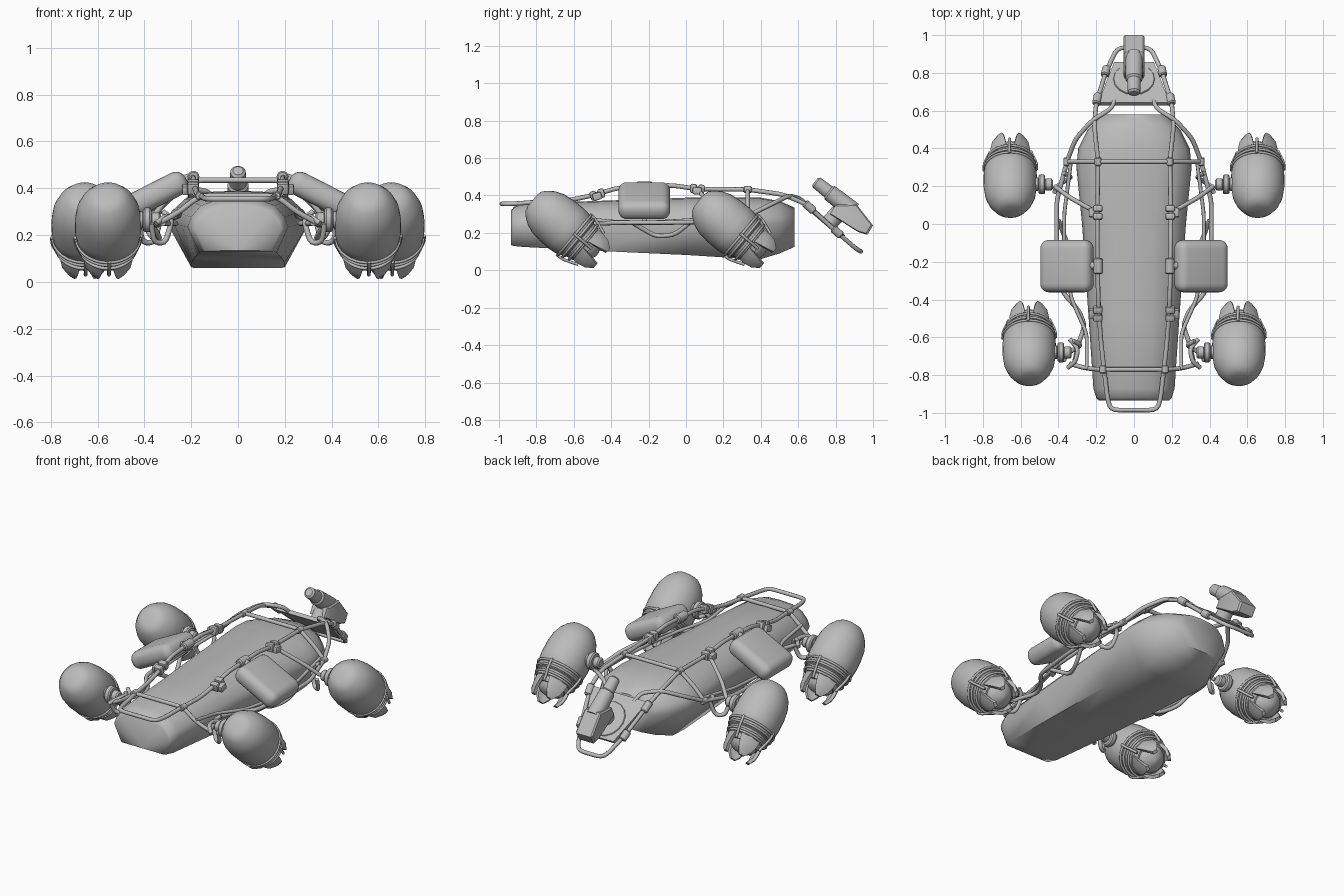
import bpy, bmesh, math
from mathutils import Matrix, Vector

cube = bpy.data.objects.get("Cube")
if cube:
    bpy.data.objects.remove(cube, do_unlink=True)

GREY = (0.5, 0.5, 0.5, 1)
mat = bpy.data.materials.new("plain grey")
mat.use_nodes = True
mat.diffuse_color = GREY
mat.node_tree.nodes["Principled BSDF"].inputs["Base Color"].default_value = GREY


def finish(name, bm, matrix=Matrix(), angle=35):
    bmesh.ops.recalc_face_normals(bm, faces=bm.faces)
    bm.transform(matrix)
    me = bpy.data.meshes.new(name)
    bm.to_mesh(me)
    bm.free()
    me.shade_smooth()
    me.set_sharp_from_angle(angle=math.radians(angle))
    me.materials.append(mat)
    ob = bpy.data.objects.new(name, me)
    bpy.context.collection.objects.link(ob)
    return ob


def loft(name, rings, matrix=Matrix(), angle=35):
    """Skin closed rings of points and cap both ends."""
    bm = bmesh.new()
    rows = [[bm.verts.new(p) for p in ring] for ring in rings]
    n = len(rows[0])
    for a, b in zip(rows, rows[1:]):
        for i in range(n):
            j = (i + 1) % n
            bm.faces.new((a[i], a[j], b[j], b[i]))
    bm.faces.new(rows[0])
    bm.faces.new(rows[-1])
    return finish(name, bm, matrix, angle)


def lathe(name, profile, matrix=Matrix(), n=24, angle=35):
    """Spin (height, radius) pairs around local z."""
    turn = [math.tau * i / n for i in range(n)]
    return loft(name, [[(r * math.cos(t), r * math.sin(t), h) for t in turn]
                       for h, r in profile], matrix, angle)


def aim(a, b):
    a, b = Vector(a), Vector(b)
    return Matrix.Translation(a) @ (b - a).to_track_quat('Z', 'Y').to_matrix().to_4x4()


def rod(name, a, b, r):
    length = (Vector(b) - Vector(a)).length
    e = min(r * 0.25, length * 0.2)
    return lathe(name, [(0, r - e), (e, r), (length - e, r), (length, r - e)], aim(a, b), 16)


def tube(name, pts, r=0.012, closed=False):
    """Bent pipe with rounded corners."""
    pts = [Vector(p) for p in pts]
    path = [] if closed else [pts[0]]
    count = len(pts)
    for i in (range(count) if closed else range(1, count - 1)):
        p, c, q = pts[i - 1], pts[i], pts[(i + 1) % count]
        a = c + (p - c).normalized() * min(0.04, (p - c).length * 0.4)
        b = c + (q - c).normalized() * min(0.04, (q - c).length * 0.4)
        path += [a * (1 - t) ** 2 + c * 2 * t * (1 - t) + b * t * t for t in (0, 0.33, 0.67, 1)]
    if not closed:
        path.append(pts[-1])
    cu = bpy.data.curves.new(name, 'CURVE')
    cu.dimensions = '3D'
    cu.bevel_depth, cu.bevel_resolution, cu.use_fill_caps = r, 2, True
    sp = cu.splines.new('POLY')
    sp.points.add(len(path) - 1)
    for s, p in zip(sp.points, path):
        s.co = (*p, 1)
    sp.use_cyclic_u = closed
    sp.use_smooth = True
    cu.materials.append(mat)
    ob = bpy.data.objects.new(name, cu)
    bpy.context.collection.objects.link(ob)


def block(name, loc, size, rot=(0, 0, 0), bevel=0.008, segments=2):
    bm = bmesh.new()
    bmesh.ops.create_cube(bm, size=1)
    bmesh.ops.scale(bm, vec=size, verts=bm.verts)
    bmesh.ops.bevel(bm, geom=bm.edges[:], offset=bevel, segments=segments,
                    profile=0.5, affect='EDGES')
    turn = Matrix.Rotation(rot[1], 4, 'Y') @ Matrix.Rotation(rot[0], 4, 'X')
    return finish(name, bm, Matrix.Translation(loc) @ turn)


# Hull: y, bottom half width, waist half width, bottom, waist and top heights
sections = [(-.935, .14, .185, .135, .225, .32), (-.92, .15, .20, .13, .23, .34),
            (-.87, .165, .215, .125, .235, .358), (-.5, .185, .24, .105, .24, .37),
            (0, .2, .275, .082, .25, .388), (.3, .2, .305, .063, .255, .39),
            (.40, .19, .295, .06, .255, .388), (.50, .15, .245, .09, .25, .37),
            (.58, .10, .165, .125, .245, .335)]
rings = []
for y, wb, w, zb, zw, zt in sections:
    h = zt - zw
    half = [(wb, zb), (w, zw), (w * .93, zw + h * .35), (w * .74, zw + h * .74), (w * .4, zw + h * .96)]
    rings.append([(0, y, zb)] + [(x, y, z) for x, z in half] + [(0, y, zt)]
                 + [(-x, y, z) for x, z in reversed(half)])
loft("hull", rings, angle=66)


# Engine pod: dome up front, ringed collar and claw nozzle behind
def engine(x, y, side, label):
    a = Vector((0, .77, -.64)).normalized()
    X = Vector((1, 0, 0))
    m = Matrix((X, a.cross(X), a)).transposed().to_4x4()
    m.translation = (x, y, .19)
    lathe(label + "_pod", [(-.287, .04), (-.28, .066), (-.262, .088), (-.225, .115), (-.18, .133),
                           (-.12, .141), (-.05, .142), (-.005, .137), (.01, .128), (.04, .123),
                           (.045, .114), (.08, .109), (.085, .098), (.115, .09)], m, 32)
    lathe(label + "_nozzle_core", [(.1, .085), (.13, .074), (.15, .052), (.165, .01)], m)
    for s, r in ((.005, .137), (.03, .131), (.065, .12)):
        tube(label + "_ring", [m @ Vector((r * math.cos(math.tau * i / 20),
             r * math.sin(math.tau * i / 20), s)) for i in range(20)], .007, True)
    for k in range(4):
        mid = math.pi / 4 + k * math.pi / 2
        # Claw plate
        rows = []
        for s, r, spread in ((.075, .107, .6), (.12, .108, .52), (.16, .102, .42), (.195, .082, .2)):
            outer = [(r, mid + spread * f) for f in (-1, 0, 1)]
            inner = [(r - .02, t) for _, t in reversed(outer)]
            rows.append([(q * math.cos(t), q * math.sin(t), s) for q, t in outer + inner])
        loft(label + "_claw", rows, m)
        # Strap over the rings
        t = mid + .75
        tube(label + "_strap", [m @ Vector((r * math.cos(t), r * math.sin(t), s))
             for s, r in ((-.005, .14), (.04, .138), (.09, .119), (.12, .108))], .008)
    # Swivel hub toward the frame
    hub = Vector((x - side * .1, y - .08, .265))
    for start, end, r in ((0, .055, .036), (.05, .085, .052), (.08, .125, .032)):
        rod(label + "_hub", hub - X * side * start, hub - X * side * end, r)


for side, word in ((1, "left"), (-1, "right")):
    def P(*pts):
        return [(side * x, y, z) for x, y, z in pts]

    engine(side * .555, -.60, side, word + "_front_engine")
    engine(side * .655, .29, side, word + "_rear_engine")

    # Main upper rail running to the tail
    tube(word + "_rail", P((.155, -.80, .365), (.175, -.62, .375), (.185, -.48, .405),
         (.19, -.37, .44), (.195, -.08, .455), (.195, .06, .435), (.19, .33, .432),
         (.21, .52, .405), (.20, .64, .355), (.15, .80, .21)))
    # Outer rail and lower guard loops
    tube(word + "_outer_rail", P((.355, .33, .29), (.41, .12, .26), (.41, -.08, .255),
         (.38, -.36, .255), (.29, -.46, .25), (.26, -.54, .25), (.29, -.62, .25), (.32, -.75, .25)))
    tube(word + "_inner_rail", P((.335, .32, .30), (.37, .05, .27), (.37, -.2, .255),
         (.33, -.40, .26), (.25, -.58, .28), (.25, -.77, .31)), .01)
    tube(word + "_guard_loop", P((.40, .02, .255), (.37, -.06, .19), (.33, -.16, .18), (.37, -.28, .25)))
    tube(word + "_rear_arc", P((.355, .33, .29), (.31, .45, .35), (.22, .55, .40),
         (.12, .61, .385), (.10, .66, .33)))
    # Braces from the hubs
    tube(word + "_rear_diagonal", P((.42, .2, .265), (.34, .14, .34), (.195, .06, .435)))
    for name, y, x in (("_front_hub_loop", -.66, .34), ("_rear_hub_loop", .23, .39)):
        tube(word + name, P((x + .03, y - .06, .25), (x + .02, y - .03, .17), (x - .03, y, .165),
             (x - .06, y + .02, .27), (x - .02, y + .04, .30)))
    tube(word + "_front_hub_bar", P((.35, -.76, .25), (.31, -.73, .28), (.295, -.66, .28), (.34, -.61, .26)))
    tube(word + "_pad_brace", P((.195, -.22, .45), (.3, -.22, .36), (.38, -.22, .255)))

    # Cushioned side pad
    block(word + "_side_pad", (side * .355, -.223, .372), (.30, .277, .105),
          (0, side * math.radians(27), 0), .046, 5)
    rod(word + "_pad_hinge", *P((.19, -.265, .45), (.19, -.18, .45)), .025)
    rod(word + "_pad_pin", *P((.19, -.22, .45), (.25, -.22, .43)), .02)

    # Rail clamps
    for y, z, tilt in ((-.475, .405, .3), (.06, .435, -.1)):
        for dy in (-.02, .022):
            block(word + "_clamp", (side * .192, y + dy, z + dy * tilt), (.05, .034, .05), (tilt, 0, 0))
        block(word + "_clamp_lug", (side * .222, y, z - .01), (.035, .05, .04), (tilt, 0, 0))
    for a, b in (((.20, .635, .36), (.19, .685, .315)), ((.155, .785, .225), (.145, .83, .185))):
        rod(word + "_tail_clamp", *P(a, b), .022)
    for p in ((.355, .33, .29), (.19, .33, .432), (.165, -.77, .368)):
        rod(word + "_joint", *P((p[0], p[1] - .022, p[2]), (p[0], p[1] + .022, p[2])), .018)

# Bars crossing the hull
tube("front_bumper", [(.155, -.80, .365), (.14, -.93, .355), (.12, -.985, .355),
                      (-.12, -.985, .355), (-.14, -.93, .355), (-.155, -.80, .365)])
for label, half in (("front_roll_bar", [(.34, -.74, .25), (.25, -.765, .30), (.165, -.77, .368)]),
                    ("rear_roll_bar", [(.355, .33, .29), (.30, .33, .35), (.19, .33, .435)])):
    tube(label, half + [(-x, y, z) for x, y, z in reversed(half)])
tube("tail_hoop", [(.15, .80, .21), (.10, .91, .115), (.07, .935, .10),
                   (-.07, .935, .10), (-.10, .91, .115), (-.15, .80, .21)])

# Tail plate with turntable
slope = Vector((0, .21, -.185)).normalized()
up = Vector((0, -slope.z, slope.y))
loft("tail_plate", [[Vector(p) + up * h for p in ((-.19, .635, .35), (.19, .635, .35),
                    (.105, .85, .165), (-.105, .85, .165))] for h in (-.01, .012)])
base = Vector((0, .76, .245))
rod("turntable", base, base + up * .016, .11)
rod("boom_post", base, base + up * .1, .045)

# Boom head and barrel
outline = [(.77, .30), (.80, .35), (.91, .355), (1.0, .24), (.97, .19), (.92, .205)]
inset = [(y + (.895 - y) * .1, z + (.273 - z) * .1) for y, z in outline]
loft("boom_head", [[(x, y, z) for y, z in ring] for x, ring in
                   ((-.056, inset), (-.048, outline), (.048, outline), (.056, inset))])
nose, heel = (0, .69, .475), (0, .91, .305)
lathe("boom_barrel", [(0, .022), (.01, .033), (.09, .036), (.1, .045), (.26, .048)], aim(nose, heel))
